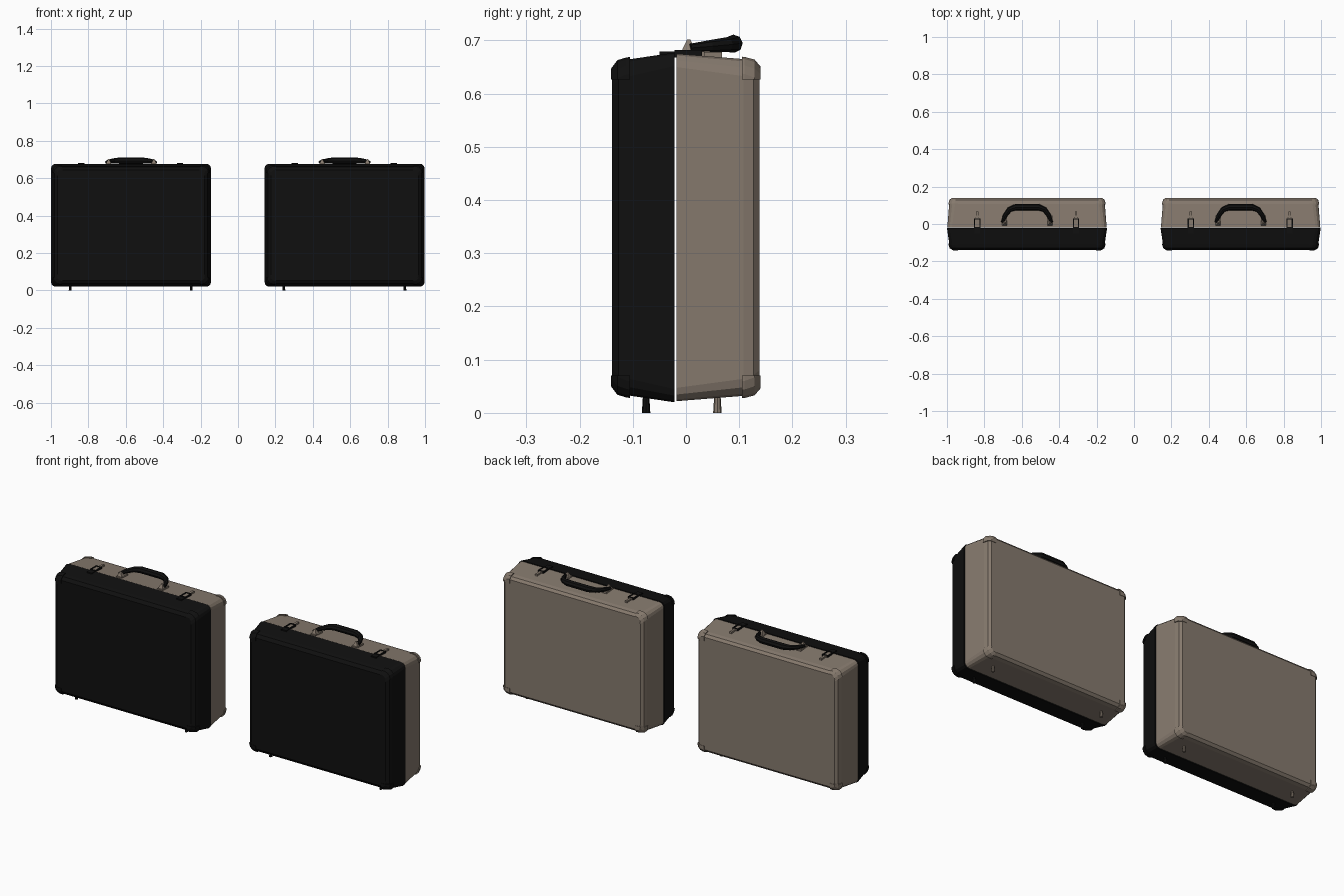
import bpy, bmesh, math
from mathutils import Vector, Matrix

if "Cube" in bpy.data.objects:
    bpy.data.objects.remove(bpy.data.objects["Cube"])

def material(name, rgb):
    m = bpy.data.materials.new(name)
    m.diffuse_color = (*rgb, 1)
    m.use_nodes = True
    m.node_tree.nodes["Principled BSDF"].inputs["Base Color"].default_value = m.diffuse_color
    return m

BLACK = material("matte black", (0.005, 0.005, 0.005))
BROWN = material("taupe brown", (0.24, 0.195, 0.155))
CENTRES = (-0.572, 0.57)
W, Z0, Z1 = 0.428, 0.02, 0.677          # half width, bottom and top of a case

def finish(name, bm, mat):
    bmesh.ops.recalc_face_normals(bm, faces=bm.faces)
    me = bpy.data.meshes.new(name)
    bm.to_mesh(me)
    bm.free()
    me.materials.append(mat)
    ob = bpy.data.objects.new(name, me)
    bpy.context.collection.objects.link(ob)
    return ob

def ring(y, inset, radius):
    """Rounded rectangle in the xz plane at depth y."""
    hx, hz, zc = W - inset, (Z1 - Z0) / 2 - inset, (Z0 + Z1) / 2
    pts = []
    for k, (sx, sz) in enumerate(((1, 1), (-1, 1), (-1, -1), (1, -1))):
        for s in range(4):
            a = math.radians(90 * k + 30 * s)
            pts.append((sx * (hx - radius) + radius * math.cos(a), y,
                        zc + sz * (hz - radius) + radius * math.sin(a)))
    return pts

def loft(profile, grow=0.0):
    bm = bmesh.new()
    rings = [[bm.verts.new(p) for p in ring(y, i - grow, r)] for y, i, r in profile]
    for a, b in zip(rings, rings[1:]):
        for j in range(len(a)):
            k = (j + 1) % len(a)
            bm.faces.new((a[j], a[k], b[k], b[j]))
    bm.faces.new(rings[0])
    bm.faces.new(rings[-1])
    return bm

def cut(bm, co, no):
    geom = bm.verts[:] + bm.edges[:] + bm.faces[:]
    bmesh.ops.bisect_plane(bm, geom=geom, plane_co=co, plane_no=no, clear_outer=True)
    bmesh.ops.holes_fill(bm, edges=[e for e in bm.edges if e.is_boundary])

def box(bm, lo, hi):
    lo, hi = Vector(lo), Vector(hi)
    m = Matrix.Translation((lo + hi) / 2) @ Matrix.Diagonal((*(hi - lo), 1))
    bmesh.ops.create_cube(bm, size=1, matrix=m)

# depth, inset and corner radius along each shell
FRONT = [(-0.022, 0, 0.025), (-0.11, 0.013, 0.032), (-0.127, 0.018, 0.034), (-0.139, 0.034, 0.03)]
BACK = [(-0.018, 0.002, 0.025), (0.108, 0.012, 0.032), (0.127, 0.017, 0.034), (0.138, 0.030, 0.03)]
parts = []

# two shells with a narrow seam between them
parts.append(finish("front_shell", loft(FRONT), BLACK))
parts.append(finish("back_shell", loft(BACK), BROWN))

# corner protectors: slightly larger shell, trimmed to each corner
for name, prof, mat, s in (("front", FRONT, BLACK, -1), ("back", BACK, BROWN, 1)):
    for sx in (-1, 1):
        for top in (-1, 1):
            p = [(y + s * 0.002, i, r) for y, i, r in prof]
            bm = loft(p, 0.004)
            cut(bm, (sx * (W - 0.06), 0, 0), (-sx, 0, 0))
            cut(bm, (0, 0, Z1 - 0.05 if top > 0 else Z0 + 0.05), (0, 0, -top))
            cut(bm, (0, s * 0.105, 0), (0, -s, 0))
            parts.append(finish(name + "_corner_cap", bm, mat))

# small feet
for name, y, mat in (("front_foot", -0.075, BLACK), ("back_foot", 0.059, BROWN)):
    for x in (-0.325, 0.322):
        bm = bmesh.new()
        bmesh.ops.create_cone(bm, cap_ends=True, segments=8, radius1=0.008, radius2=0.006,
                              depth=0.032, matrix=Matrix.Translation((x, y, 0.016)))
        parts.append(finish(name, bm, mat))

# latches: dark frame across the seam, brown plate and tab behind
for x in (-0.266, 0.262):
    bm = bmesh.new()
    for sx in (-1, 1):
        box(bm, (x + sx * 0.014 - 0.003, -0.022, 0.668), (x + sx * 0.014 + 0.003, 0.03, 0.682))
    for y in (-0.022, 0.024):
        box(bm, (x - 0.017, y, 0.668), (x + 0.017, y + 0.006, 0.682))
    box(bm, (x - 0.015, -0.05, 0.668), (x + 0.015, -0.022, 0.679))
    parts.append(finish("latch_frame", bm, BLACK))
    bm = bmesh.new()
    box(bm, (x - 0.010, -0.012, 0.665), (x + 0.010, 0.035, 0.679))
    box(bm, (x - 0.006, 0.035, 0.665), (x + 0.006, 0.068, 0.678))
    parts.append(finish("latch_tab", bm, BROWN))

# handle brackets: base plate with a tapered lug
for x in (-0.12, 0.122):
    bm = bmesh.new()
    box(bm, (x - 0.014, -0.015, 0.665), (x + 0.014, 0.045, 0.680))
    bmesh.ops.create_cone(bm, cap_ends=True, segments=4, radius1=0.02, radius2=0.004, depth=0.024,
                          matrix=Matrix.Translation((x, 0.005, 0.690)) @ Matrix.Rotation(math.pi / 4, 4, 'Z'))
    parts.append(finish("handle_bracket", bm, BROWN))

# carrying handle: swept grip lying back over the top
half = [(0.132, 0.008, 0.686, 0.5), (0.117, 0.045, 0.689, 0.75), (0.094, 0.077, 0.692, 0.9),
        (0.06, 0.09, 0.694, 1.1)]
path = [(-x, y, z, r) for x, y, z, r in half] + half[::-1]
cu = bpy.data.curves.new("handle_path", 'CURVE')
cu.dimensions = '3D'
cu.bevel_depth = 0.0155
cu.bevel_resolution = 2
cu.use_fill_caps = True
sp = cu.splines.new('POLY')
sp.points.add(len(path) - 1)
for pt, (x, y, z, r) in zip(sp.points, path):
    pt.co = (x, y, z, 1)
    pt.radius = r
tmp = bpy.data.objects.new("handle_path", cu)
bpy.context.collection.objects.link(tmp)
bpy.context.view_layer.update()
me = bpy.data.meshes.new_from_object(tmp.evaluated_get(bpy.context.evaluated_depsgraph_get()))
bpy.data.objects.remove(tmp)
me.materials.clear()
me.materials.append(BLACK)
for f in me.polygons:
    f.use_smooth = False
    f.material_index = 0
handle = bpy.data.objects.new("carry_handle", me)
bpy.context.collection.objects.link(handle)
parts.append(handle)

# place the first case and a matching second one
for ob in parts:
    twin = ob.copy()
    bpy.context.collection.objects.link(twin)
    ob.location.x, twin.location.x = CENTRES
